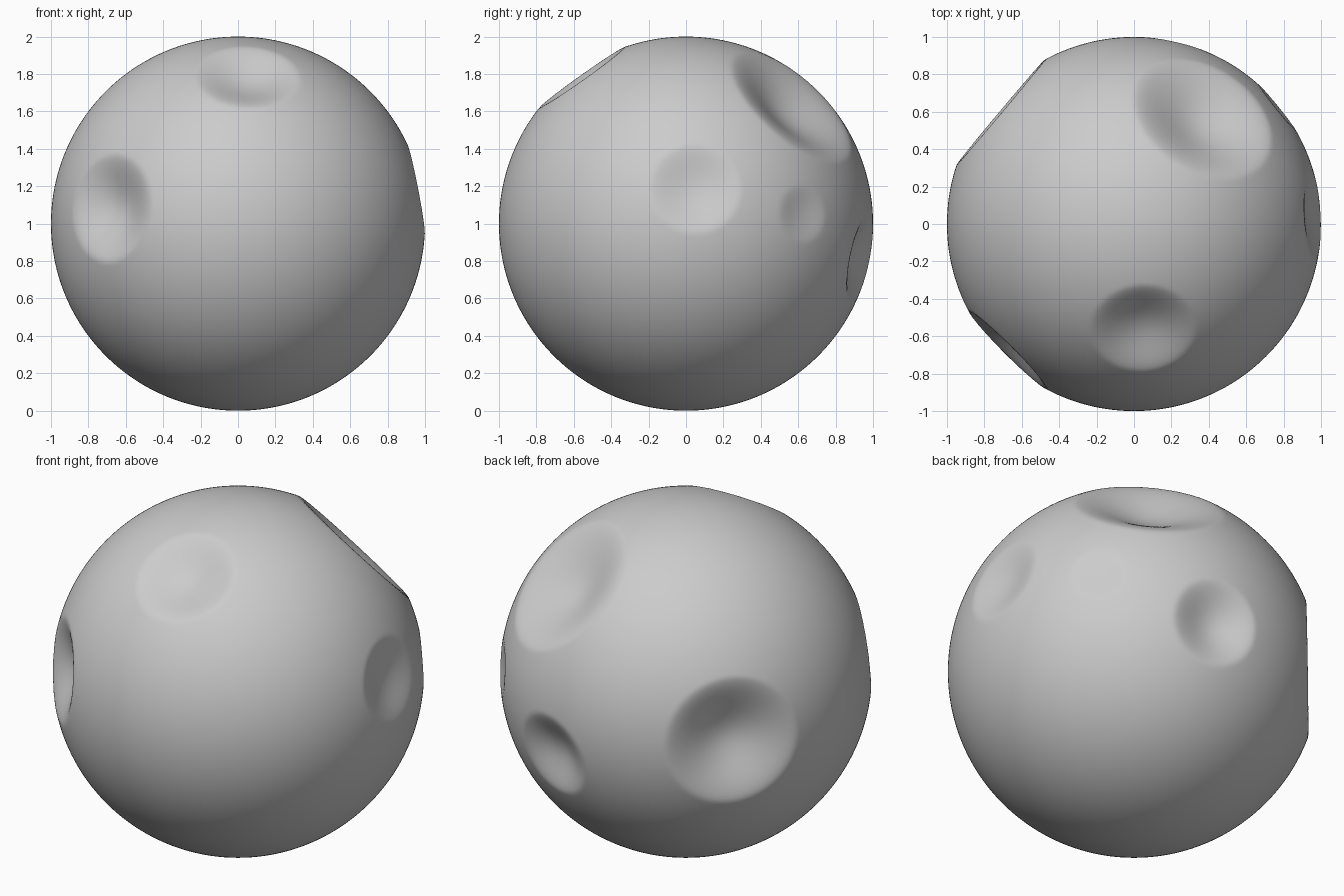
import bpy, bmesh
from math import radians, sin, cos
from mathutils import Vector

if "Cube" in bpy.data.objects:
    bpy.data.objects.remove(bpy.data.objects["Cube"])

# craters: azimuth, elevation (degrees), angular radius (radians), depth
CRATERS = [
    (225, 5, 0.30, 0.12),     # front left
    (-85, 54.5, 0.29, 0.09),  # top front
    (57, 43, 0.42, 0.16),     # large, back right top
    (3, 11, 0.25, 0.06),      # right
    (77, -11, 0.25, 0.09),    # back
    (140, 1, 0.38, 0.16),     # large, back left
    (39, 3, 0.16, 0.02),      # small shallow one
]


def direction(az, el):
    a, e = radians(az), radians(el)
    return Vector((cos(e) * cos(a), cos(e) * sin(a), sin(e)))


# smooth ball
bm = bmesh.new()
bmesh.ops.create_icosphere(bm, subdivisions=7, radius=1)

# press soft bowls into the surface
dents = [(direction(az, el), r, d) for az, el, r, d in CRATERS]
for v in bm.verts:
    n = v.co.normalized()
    drop = 0
    for c, r, d in dents:
        t = n.angle(c) / r
        if t < 1:
            drop += d * (1 - t * t) ** 1.5
    v.co = n * (1 - drop) + Vector((0, 0, 1))
for f in bm.faces:
    f.smooth = True

mesh = bpy.data.meshes.new("cratered_ball")
bm.to_mesh(mesh)
bm.free()
bpy.context.collection.objects.link(bpy.data.objects.new("cratered_ball", mesh))
